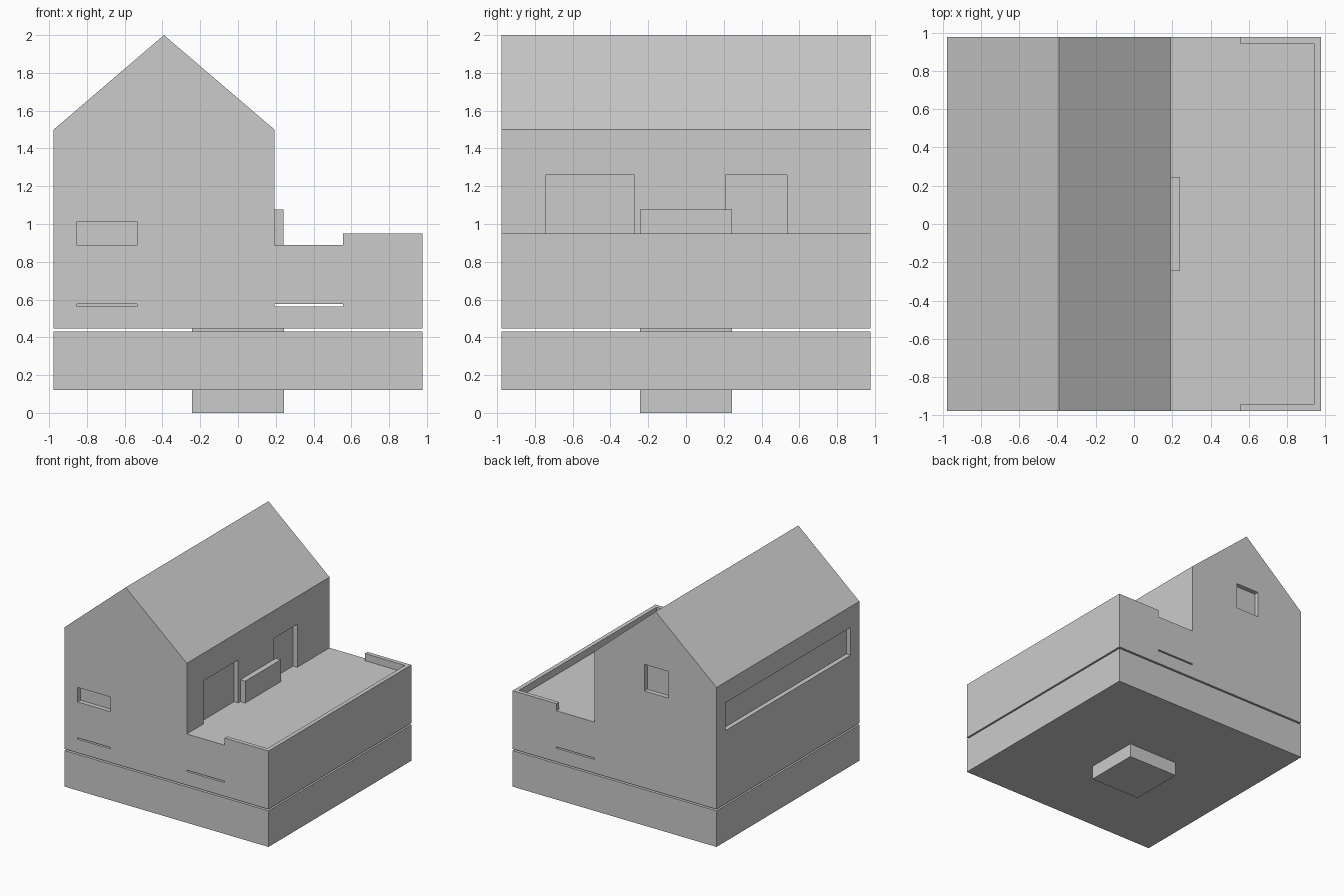
import bpy, bmesh
from mathutils import Vector

if "Cube" in bpy.data.objects:
    bpy.data.objects.remove(bpy.data.objects["Cube"])

H = 0.976      # half footprint
D = 0.04       # recess depth
FLOOR = 0.888  # terrace level
WALL = 0.193   # x of the wall behind the terrace


def prism(name, points, offset):
    """Extrude a closed 3D outline along an offset vector."""
    bm = bmesh.new()
    face = bm.faces.new([bm.verts.new(p) for p in points])
    ext = bmesh.ops.extrude_face_region(bm, geom=[face])
    verts = [g for g in ext["geom"] if isinstance(g, bmesh.types.BMVert)]
    bmesh.ops.translate(bm, verts=verts, vec=Vector(offset))
    bmesh.ops.recalc_face_normals(bm, faces=bm.faces[:])
    mesh = bpy.data.meshes.new(name)
    bm.to_mesh(mesh)
    bm.free()
    obj = bpy.data.objects.new(name, mesh)
    bpy.context.collection.objects.link(obj)
    return obj


def box(name, x0, x1, y0, y1, z0, z1):
    pts = [(x0, y0, z0), (x1, y0, z0), (x1, y1, z0), (x0, y1, z0)]
    return prism(name, pts, (0, 0, z1 - z0))


def cut(target, *bounds):
    cutter = box("cutter", *bounds)
    cutter.hide_render = True
    mod = target.modifiers.new("cut", "BOOLEAN")
    mod.operation = "DIFFERENCE"
    mod.solver = "EXACT"
    mod.object = cutter
    bpy.context.view_layer.objects.active = target
    bpy.ops.object.modifier_apply(modifier=mod.name)
    bpy.data.objects.remove(cutter)


# Foot, base slab and the neck in the shadow gap
box("foot", -0.243, 0.243, -0.243, 0.243, 0, 0.12)
box("base", -H, H, -H, H, 0.12, 0.432)
box("neck", -0.243, 0.243, -0.243, 0.243, 0.432, 0.446)

# Gabled house and low terrace wing as one profile
profile = [(-H, 0.446), (H, 0.446), (H, FLOOR), (WALL, FLOOR),
           (WALL, 1.5), (-0.392, 2.0), (-H, 1.5)]
house = prism("house", [(x, -H, z) for x, z in profile], (0, 2 * H, 0))

# Front window and slit, open slot under the terrace
cut(house, -0.852, -0.535, -H - 0.1, -H + D, 0.886, 1.012)
cut(house, -0.852, -0.535, -H - 0.1, -H + D, 0.564, 0.576)
cut(house, WALL, 0.556, -H - 0.1, H + 0.1, 0.564, 0.576)
# Back window and long left window
cut(house, -0.515, -0.285, H - D, H + 0.1, 1.285, 1.515)
cut(house, -H - 0.1, -H + D, -0.857, 0.857, 1.08, 1.32)
# Terrace doors
for y0, y1 in ((-0.745, -0.273), (0.21, 0.535)):
    cut(house, WALL - D, WALL + 0.1, y0, y1, FLOOR, 1.26)

# U-shaped parapet around the terrace
t = H - 0.036
outline = [(0.556, -H), (H, -H), (H, H), (0.556, H),
           (0.556, t), (t, t), (t, -t), (0.556, -t)]
prism("parapet", [(x, y, FLOOR) for x, y in outline], (0, 0, 0.95 - FLOOR))

# Block against the wall between the doors
box("terrace_block", WALL, 0.24, -0.243, 0.243, FLOOR, 1.078)
